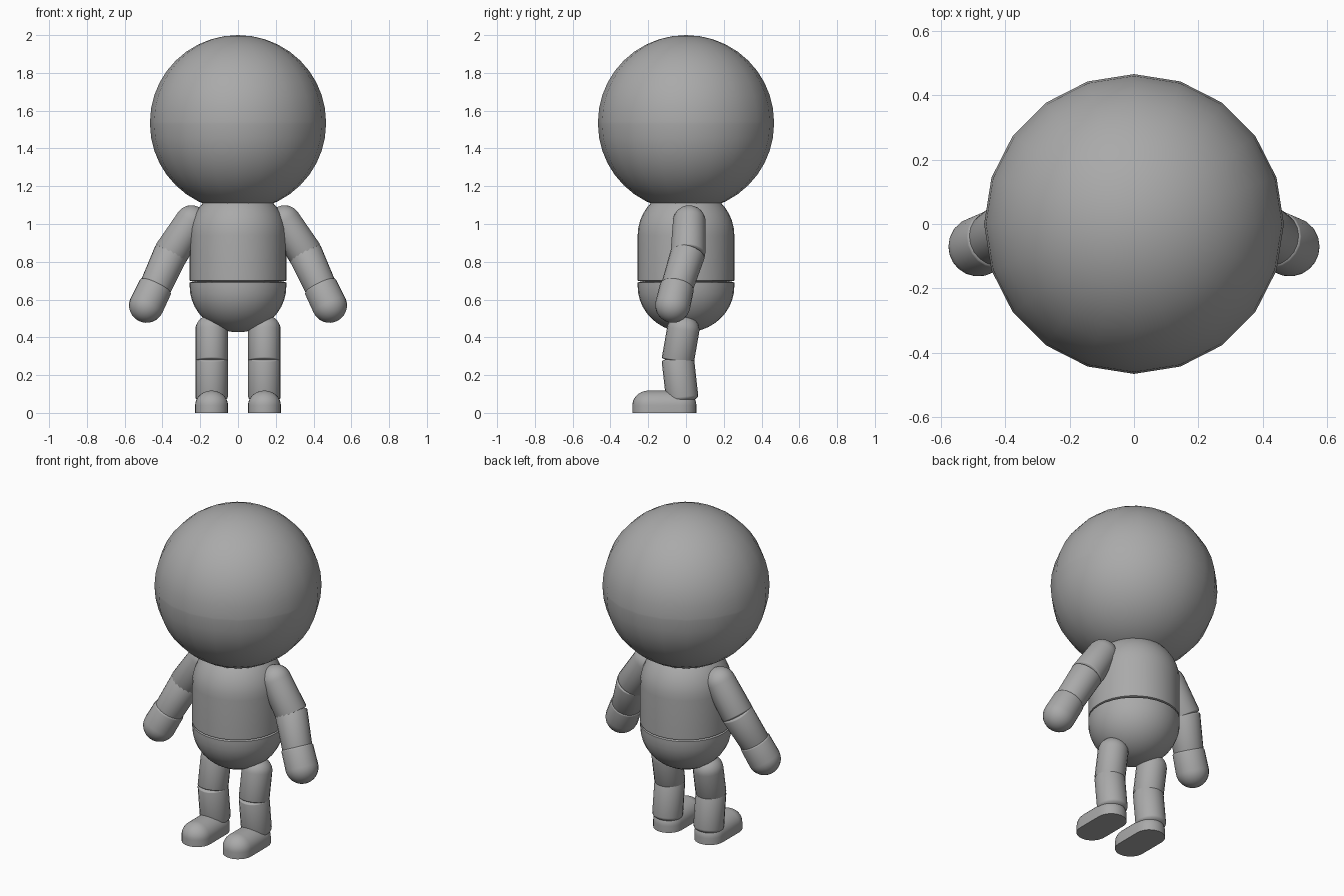
import bpy, bmesh, math
from mathutils import Vector

if "Cube" in bpy.data.objects:
    bpy.data.objects.remove(bpy.data.objects["Cube"])

grey = bpy.data.materials.new("plain_grey")
grey.diffuse_color = (0.4, 0.4, 0.4, 1)
grey.use_nodes = True
grey.node_tree.nodes["Principled BSDF"].inputs["Base Color"].default_value = grey.diffuse_color


def finish(name, bm):
    """Turn a bmesh into a smooth shaded object."""
    bmesh.ops.remove_doubles(bm, verts=bm.verts, dist=1e-5)
    bmesh.ops.recalc_face_normals(bm, faces=bm.faces)
    mesh = bpy.data.meshes.new(name)
    bm.to_mesh(mesh)
    bm.free()
    mesh.materials.append(grey)
    obj = bpy.data.objects.new(name, mesh)
    bpy.context.collection.objects.link(obj)
    bpy.ops.object.select_all(action='DESELECT')
    obj.select_set(True)
    bpy.context.view_layer.objects.active = obj
    bpy.ops.object.shade_smooth_by_angle(angle=math.radians(40))
    return obj


def cap(radius, height, steps=10):
    """Quarter ellipse, from the rim (height 0) to the tip."""
    return [(radius * math.cos(i * math.pi / 2 / steps),
             height * math.sin(i * math.pi / 2 / steps)) for i in range(steps + 1)]


def limb(name, start, end, r0, r1, h0, h1, sides=20):
    """Round segment between two points, with domed ends of height h0 and h1."""
    start, end = Vector(start), Vector(end)
    axis = end - start
    profile = [(r, -h) for r, h in reversed(cap(r0, h0))]
    profile += [(r, axis.length + h) for r, h in cap(r1, h1)]
    turn = Vector((0, 0, 1)).rotation_difference(axis)
    bm = bmesh.new()
    rings = []
    for r, h in profile:
        rings.append([bm.verts.new(start + turn @ Vector((
            r * math.sin(2 * math.pi * i / sides), r * math.cos(2 * math.pi * i / sides), h)))
            for i in range(sides)])
    for a, b in zip(rings, rings[1:]):
        for i in range(sides):
            j = (i + 1) % sides
            bm.faces.new((a[i], a[j], b[j], b[i]))
    return finish(name, bm)


def shoe(name, x):
    """Stadium shaped sole with upright sides and a domed top."""
    r, front, back, wall, top = 0.087, -0.197, -0.032, 0.04, 0.078
    profile = [(r, 0.0)] + [(a, wall + h) for a, h in cap(r, top)]
    bm = bmesh.new()
    rings = []
    for a, z in profile:
        ring = []
        for centre, shift in ((front, math.pi), (back, 0)):
            for i in range(13):
                t = shift + math.pi * i / 12
                ring.append(bm.verts.new((x + a * math.cos(t), centre + a * math.sin(t), z)))
        rings.append(ring)
    n = len(rings[0])
    for a, b in zip(rings, rings[1:]):
        for i in range(n):
            j = (i + 1) % n
            bm.faces.new((a[i], a[j], b[j], b[i]))
    bm.faces.new(rings[0])
    return finish(name, bm)


# Head, torso and hips
limb("head", (0, 0, 1.53), (0, 0, 1.54), 0.466, 0.466, 0.46, 0.46)
limb("torso", (0, 0, 0.70), (0, 0, 0.94), 0.256, 0.256, 0.01, 0.25, 32)
limb("hips", (0, 0, 0.67), (0, 0, 0.69), 0.256, 0.256, 0.243, 0.01, 32)

# Arms and legs on both sides
for side, s in (("left", 1), ("right", -1)):
    shoulder, elbow = (s * 0.247, 0.017, 1.012), (s * 0.355, 0.010, 0.845)
    wrist, palm = (s * 0.438, -0.048, 0.665), (s * 0.484, -0.07, 0.57)
    limb(side + "_upper_arm", shoulder, elbow, 0.087, 0.093, 0.087, 0.02)
    limb(side + "_forearm", elbow, wrist, 0.092, 0.085, 0.02, 0.02)
    limb(side + "_hand", wrist, palm, 0.091, 0.093, 0.025, 0.093)

    hip, knee = (s * 0.14, -0.015, 0.44), (s * 0.14, -0.043, 0.28)
    ankle = (s * 0.14, -0.021, 0.085)
    limb(side + "_thigh", hip, knee, 0.086, 0.086, 0.08, 0.015)
    limb(side + "_shin", knee, ankle, 0.086, 0.086, 0.015, 0.035)
    shoe(side + "_shoe", s * 0.14)
